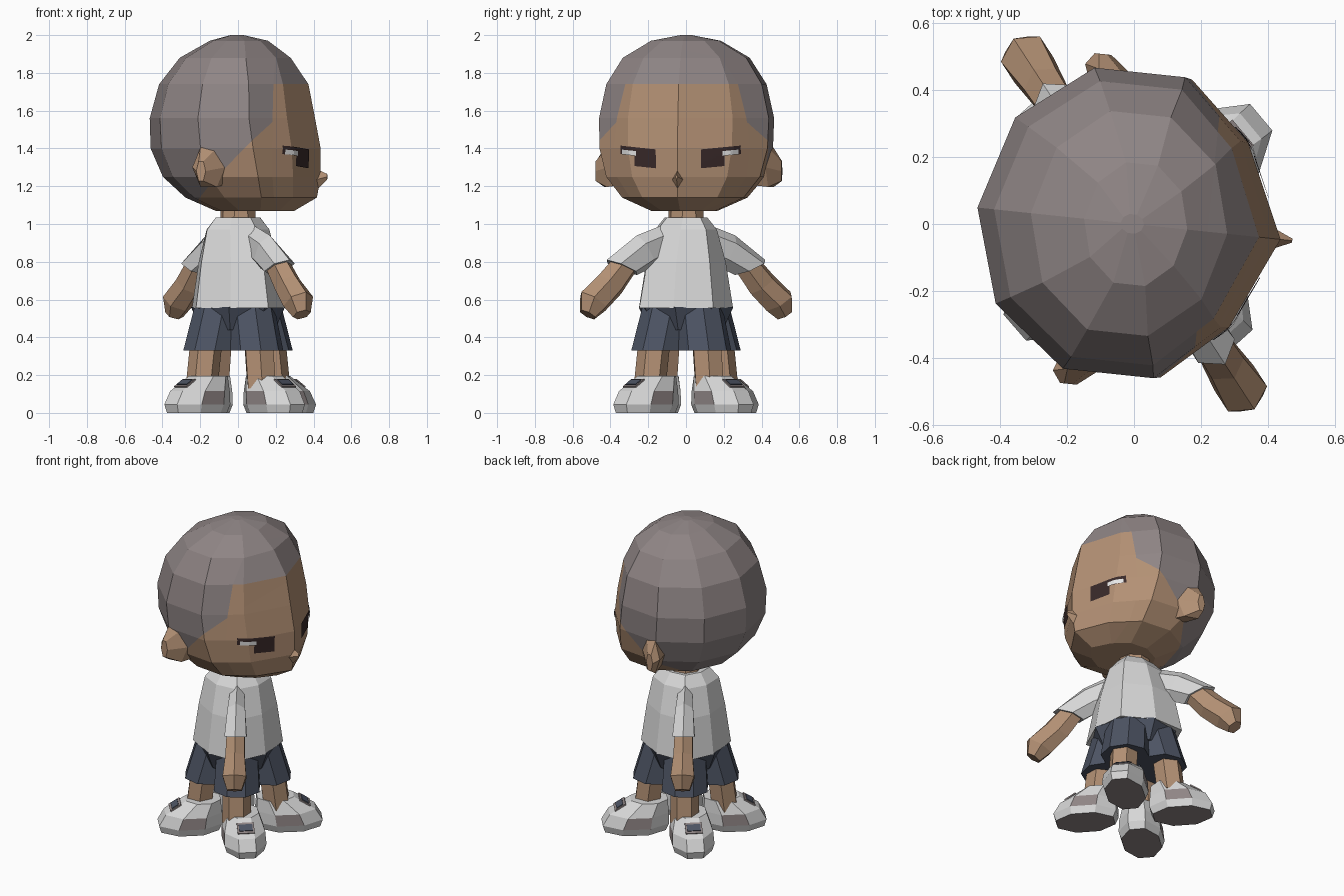
import bpy, bmesh, math
from mathutils import Vector
from mathutils.bvhtree import BVHTree

if "Cube" in bpy.data.objects:
    bpy.data.objects.remove(bpy.data.objects["Cube"])


def mat(name, r, g, b):
    m = bpy.data.materials.new(name)
    m.diffuse_color = (r, g, b, 1)
    m.use_nodes = True
    m.node_tree.nodes["Principled BSDF"].inputs["Base Color"].default_value = m.diffuse_color
    return m


SKIN = mat("skin brown", 0.45, 0.28, 0.175)
HAIR = mat("warm grey", 0.275, 0.235, 0.235)
SHIRT = mat("light grey", 0.68, 0.68, 0.68)
SHORTS = mat("slate blue", 0.074, 0.088, 0.125)
EYE = mat("dark brown", 0.04, 0.022, 0.022)
WHITE = mat("eye white", 0.80, 0.80, 0.80)


def finish(name, bm, mats, deg=0):
    me = bpy.data.meshes.new(name)
    bm.to_mesh(me)
    bm.free()
    for m in mats:
        me.materials.append(m)
    ob = bpy.data.objects.new(name, me)
    bpy.context.collection.objects.link(ob)
    ob.rotation_euler.z = math.radians(deg)
    return ob


def loft(rings, n, phase=0.0):
    """Skin rings given as (centre, half axis a, half axis b)."""
    bm = bmesh.new()
    loops = []
    for c, a, b in rings:
        c, a, b = Vector(c), Vector(a), Vector(b)
        ts = [2 * math.pi * (i + phase) / n for i in range(n)]
        loops.append([bm.verts.new(c + a * math.cos(t) + b * math.sin(t)) for t in ts])
    for p, q in zip(loops, loops[1:]):
        for i in range(n):
            j = (i + 1) % n
            bm.faces.new((p[i], p[j], q[j], q[i]))
    bm.faces.new(loops[0])
    bm.faces.new(loops[-1])
    bmesh.ops.recalc_face_normals(bm, faces=bm.faces)
    return bm


def flat(z, x, rx, ry):
    return ((x, 0, z), (rx, 0, 0), (0, ry, 0))


def tilted(x, z, ax, az, w):
    return ((x, 0, z), (ax, 0, az), (0, w, 0))


BODY = 33     # body heading
HEAD = -6     # head heading

# Head: ring table of z, back, front, half width
prof = [(1.07, .12, .30, .18), (1.14, .28, .42, .34), (1.25, .40, .44, .43),
        (1.40, .465, .44, .47), (1.56, .47, .41, .475), (1.74, .42, .375, .435),
        (1.88, .31, .28, .345), (1.97, .15, .16, .19), (2.0, .04, .03, .03)]
bm = loft([flat(z, (f - b) / 2, (f + b) / 2, w) for z, b, f, w in prof], 10)
# pull the cheeks back so that the face has a centre ridge
for v in bm.verts:
    if v.co.x > .1 and .1 < abs(v.co.y) < .36 and v.co.z < 1.8:
        v.co.x *= .89
tree = BVHTree.FromBMesh(bm)
# cut the hairline, then colour by side of it
for co, no in (((.22, 0, 1.6), (1, 0, 0)), ((.22, 0, 1.54), (1, 0, -1))):
    bmesh.ops.bisect_plane(bm, geom=bm.verts[:] + bm.edges[:] + bm.faces[:],
                           plane_co=co, plane_no=no)
for f in bm.faces:
    c = f.calc_center_median()
    f.material_index = int(c.z < 1.74 and c.x > min(.22, c.z - 1.32))
head = finish("head", bm, [HAIR, SKIN], HEAD)


# Eyes: thin patches laid on the face surface
def patch(name, y0, y1, z0, z1, m, lift, n=6):
    bm = bmesh.new()
    grid = []
    for i in range(n + 1):
        row = []
        for k in range(n + 1):
            y, z = y0 + (y1 - y0) * i / n, z0 + (z1 - z0) * k / n
            z += .1 * (abs(y) - .22)          # outer end sits higher
            hit = tree.ray_cast(Vector((1, y, z)), Vector((-1, 0, 0)))[0]
            row.append(bm.verts.new((hit.x + lift, y, z)))
        grid.append(row)
    for i in range(n):
        for k in range(n):
            bm.faces.new((grid[i][k], grid[i + 1][k], grid[i + 1][k + 1], grid[i][k + 1]))
    bmesh.ops.recalc_face_normals(bm, faces=bm.faces)
    if sum(f.normal.x for f in bm.faces) < 0:
        bmesh.ops.reverse_faces(bm, faces=bm.faces)
    finish(name, bm, [m], HEAD)


for s, side in ((1, "left"), (-1, "right")):
    patch(side + "_eyelid", s * .12, s * .32, 1.36, 1.405, EYE, .006)
    patch(side + "_iris", s * .12, s * .24, 1.305, 1.361, EYE, .006)
    patch(side + "_eye_white", s * .23, s * .31, 1.36, 1.385, WHITE, .009)
    # Ears
    finish(side + "_ear", loft([
        ((-.08, s * .36, 1.30), (.08, 0, 0), (0, 0, .11)),
        ((-.11, s * .44, 1.30), (.085, s * -.02, 0), (0, 0, .12)),
        ((-.145, s * .495, 1.28), (.025, 0, 0), (0, 0, .06))], 6), [SKIN], HEAD)

# Nose
finish("nose", loft([((.42, 0, 1.235), (0, .03, 0), (0, 0, .055)),
                     ((.475, 0, 1.25), (0, .006, 0), (0, 0, .015))], 4), [SKIN], HEAD)

# Neck, shirt (a square with softened sides, corners fore and aft) and waist
finish("neck", loft([flat(.98, 0, .10, .10), flat(1.12, 0, .09, .09)], 8), [SKIN], BODY)
bm = loft([flat(.555, 0, .265, .295), flat(.80, 0, .23, .245),
           flat(.97, 0, .195, .18), flat(1.035, 0, .14, .12)], 8)
for v in bm.verts:
    if min(abs(v.co.x), abs(v.co.y)) > .02:
        v.co.x *= .9
        v.co.y *= .9
finish("shirt", bm, [SHIRT], BODY)
finish("waist", loft([flat(.44, 0, .20, .20), flat(.56, 0, .25, .26)], 8), [SHORTS], BODY)

# Arms and sleeves
for deg, side in ((BODY + 90, "left"), (BODY - 90, "right")):
    finish(side + "_sleeve", loft([
        tilted(.13, .90, -.03, .11, .045), tilted(.26, .855, .05, .085, .06),
        tilted(.405, .77, .095, .04, .075)], 6), [SHIRT], deg)
    finish(side + "_arm", loft([
        tilted(.38, .79, .06, .045, .06), tilted(.48, .68, .07, .05, .065),
        tilted(.585, .59, .075, .05, .08), tilted(.62, .52, .04, .025, .05)], 6),
        [SKIN], deg)

# Four legs, each with shorts leg and shoe pointing outwards
for deg, side, size in ((40, "front", 1.02), (132, "left", .97),
                        (221, "back", .97), (-48, "right", .97)):
    base = BODY + 90 * round((deg - BODY) / 90)
    finish(side + "_shorts_leg", loft([flat(.33, .18, .14, .145),
                                       flat(.555, .12, .135, .13)], 8, .5), [SHORTS], base)
    finish(side + "_leg", loft([flat(.13, .23, .085, .085),
                                flat(.42, .195, .085, .085)], 6, .5), [SKIN], base)
    # shoe: dark sole underneath, grey side panels
    bm = loft([flat(.0, .297, .19, .12), flat(.045, .294, .208, .135),
               flat(.115, .275, .185, .13), flat(.195, .215, .115, .10)], 8, .5)
    for f in bm.faces:
        c = f.calc_center_median()
        panel = .045 < c.z < .115 and abs(f.normal.y) > .85
        f.material_index = int(c.z < .01 or panel)
    ob = finish(side + "_shoe", bm, [SHIRT, HAIR], deg)
    ob.scale = (size, 1, 1)
    # instep patches: grey tongue with a blue strap on it
    for part, lx, wy, lift, m in (("tongue", .075, .10, 0, HAIR),
                                  ("strap", .045, .08, .004, SHORTS)):
        bm = bmesh.new()
        bmesh.ops.create_cube(bm, size=1)
        bmesh.ops.scale(bm, vec=(lx, wy, .008), verts=bm.verts)
        ob = finish(side + "_shoe_" + part, bm, [m], deg)
        ob.rotation_euler.y = math.atan2(.08, .125)
        a, r = math.radians(deg), .384 * size + lift * .5
        ob.location = (r * math.cos(a), r * math.sin(a), .157 + lift)
